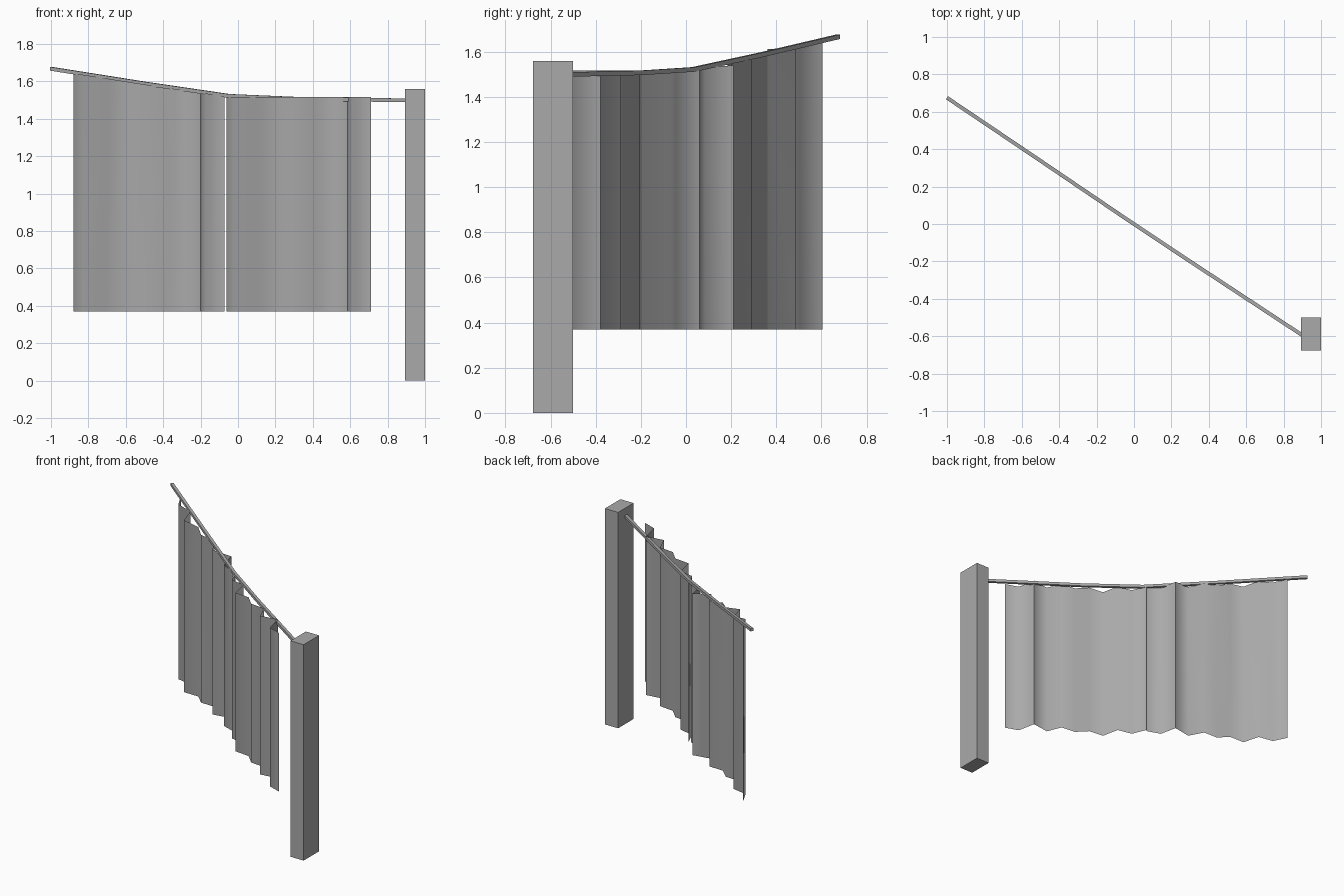
import bpy
import bmesh
from mathutils import Vector

cube = bpy.data.objects.get("Cube")
if cube:
    bpy.data.objects.remove(cube, do_unlink=True)

HEM = 0.37
ROPE = [(-1.0, 0.675, 1.667), (-0.5, 0.338, 1.588), (-0.05, 0.033, 1.522),
        (0.3, -0.2, 1.507), (0.9, -0.595, 1.498)]

grey = bpy.data.materials.new("plain_grey")
grey.use_nodes = True
grey.diffuse_color = (0.4, 0.4, 0.4, 1)
bsdf = grey.node_tree.nodes["Principled BSDF"]
bsdf.inputs["Base Color"].default_value = (0.4, 0.4, 0.4, 1)
bsdf.inputs["Roughness"].default_value = 0.8


def make_object(name, bm):
    bmesh.ops.recalc_face_normals(bm, faces=bm.faces)
    mesh = bpy.data.meshes.new(name)
    bm.to_mesh(mesh)
    bm.free()
    mesh.materials.append(grey)
    obj = bpy.data.objects.new(name, mesh)
    bpy.context.collection.objects.link(obj)
    return obj


def rope_height(x):
    for a, b in zip(ROPE, ROPE[1:]):
        if a[0] <= x <= b[0]:
            return a[2] + (b[2] - a[2]) * (x - a[0]) / (b[0] - a[0])
    return ROPE[-1][2]


def make_sheet(name, folds, top):
    # Pleated cloth: one vertical panel between each pair of fold points
    bm = bmesh.new()
    columns = [(bm.verts.new((x, y, HEM)), bm.verts.new((x, y, top(x))))
               for x, y in folds]
    for (low_a, high_a), (low_b, high_b) in zip(columns, columns[1:]):
        bm.faces.new((low_a, low_b, high_b, high_a))
    obj = make_object(name, bm)
    bpy.ops.object.select_all(action='DESELECT')
    obj.select_set(True)
    bpy.context.view_layer.objects.active = obj
    bpy.ops.object.shade_smooth_by_angle(angle=1.5)


# Post
bm = bmesh.new()
bmesh.ops.create_cube(bm, size=1)
bmesh.ops.scale(bm, vec=(0.105, 0.176, 1.56), verts=bm.verts)
bmesh.ops.translate(bm, vec=(0.946, -0.589, 0.78), verts=bm.verts)
make_object("post", bm)

# Sagging rope with a square section
bm = bmesh.new()
side = Vector((0.56, 0.83, 0)) * 0.01
up = Vector((0, 0, 0.01))
rings = [[bm.verts.new(Vector(p) + s * side + u * up)
          for s, u in ((-1, -1), (1, -1), (1, 1), (-1, 1))] for p in ROPE]
for a, b in zip(rings, rings[1:]):
    for i in range(4):
        j = (i + 1) % 4
        bm.faces.new((a[i], a[j], b[j], b[i]))
bm.faces.new(rings[0])
bm.faces.new(rings[-1])
make_object("rope", bm)

# Hanging sheets
make_sheet("right_sheet",
           [(-0.88, 0.605), (-0.83, 0.505), (-0.72, 0.485), (-0.685, 0.362),
            (-0.57, 0.36), (-0.5, 0.293), (-0.39, 0.29), (-0.335, 0.185),
            (-0.2, 0.21), (-0.172, 0.083), (-0.073, 0.05)],
           lambda x: rope_height(x) - 0.005)
make_sheet("left_sheet",
           [(-0.062, 0.06), (-0.018, -0.045), (0.09, -0.068), (0.117, -0.195),
            (0.23, -0.207), (0.3, -0.278), (0.41, -0.29), (0.455, -0.397),
            (0.585, -0.378), (0.612, -0.51), (0.71, -0.545)],
           lambda x: 1.517)
